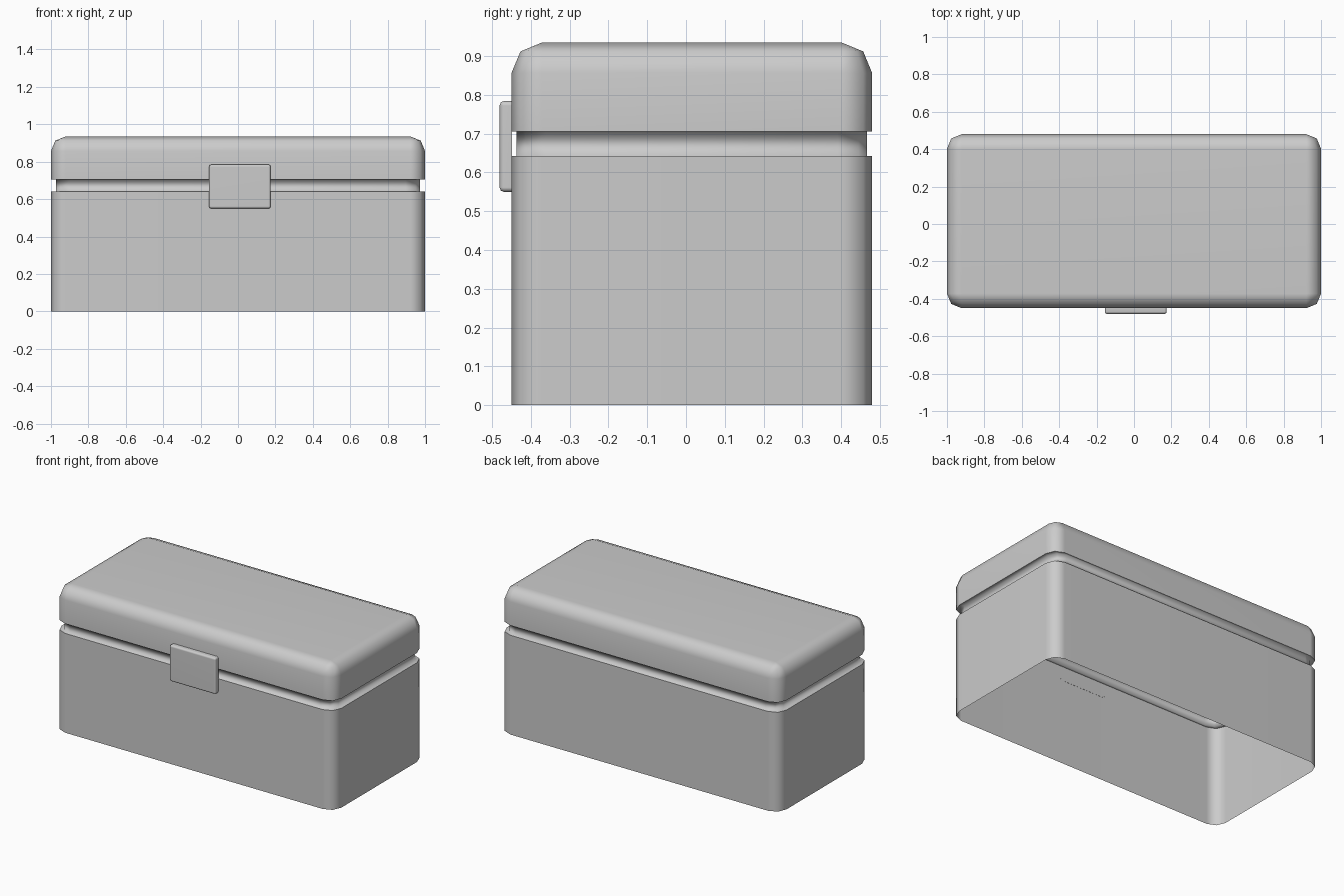
import bpy, bmesh
from math import sin, cos, pi

if "Cube" in bpy.data.objects:
    bpy.data.objects.remove(bpy.data.objects["Cube"])

CY = 0.015            # box centre in y
HX, HY = 1.0, 0.465   # half sizes of the box
R = 0.078             # corner radius


def ring(bm, z, inset=0.0, scale=1.0):
    """Rounded rectangle with two-segment corners."""
    r = R - inset
    verts = []
    for k, (sx, sy) in enumerate([(1, 1), (-1, 1), (-1, -1), (1, -1)]):
        for s in range(3):
            a = (k + s / 2) * pi / 2
            x = sx * (HX - R) + r * cos(a)
            y = sy * (HY - R) + r * sin(a)
            verts.append(bm.verts.new((x * scale, y * scale + CY, z)))
    return verts


def finish(bm, name, weighted=True):
    bmesh.ops.remove_doubles(bm, verts=bm.verts, dist=0.0005)
    for f in bm.faces:
        f.smooth = True
    me = bpy.data.meshes.new(name)
    bm.to_mesh(me)
    bm.free()
    ob = bpy.data.objects.new(name, me)
    bpy.context.collection.objects.link(ob)
    if weighted:
        ob.modifiers.new("even_shading", 'WEIGHTED_NORMAL')
    return ob


def shell(name, levels, cap=False, weighted=True):
    """Skin of stacked rings, each given as (z, inset, scale)."""
    bm = bmesh.new()
    rings = [ring(bm, *lv) for lv in levels]
    n = len(rings[0])
    for lo, hi in zip(rings, rings[1:]):
        for i in range(n):
            j = (i + 1) % n
            bm.faces.new((lo[i], lo[j], hi[j], hi[i]))
    if cap:
        # full inset leaves one point per corner, so cap with a quad
        bm.faces.new(rings[-1][1::3])
    return finish(bm, name, weighted)


# Body: walls only, open underneath
shell("body", [(0, 0, 1), (0.642, 0, 1)])

# Recessed neck between body and lid, with its two ledges
shell("neck", [(0.642, 0, 1), (0.642, 0, 0.972), (0.705, 0, 0.972), (0.705, 0, 1)],
      weighted=False)

# Lid with a rounded top edge
TOP = 0.935
curve = [(TOP - R + R * sin(a), R * (1 - cos(a)), 1) for a in (0, pi / 4, pi / 2)]
shell("lid", [(0.705, 0, 1)] + curve, cap=True)

# Latch plate on the front, rounded except where it meets the box
bm = bmesh.new()
bmesh.ops.create_cube(bm, size=1)
for v in bm.verts:
    v.co = (0.01 + v.co.x * 0.33, -0.465 + v.co.y * 0.032, 0.667 + v.co.z * 0.235)
edges = [e for e in bm.edges if any(v.co.y < -0.465 for v in e.verts)]
bmesh.ops.bevel(bm, geom=edges, offset=0.012, segments=2, profile=0.5, affect='EDGES')
back = [f for f in bm.faces if f.normal.y > 0.9]
bmesh.ops.delete(bm, geom=back, context='FACES')
finish(bm, "latch")
